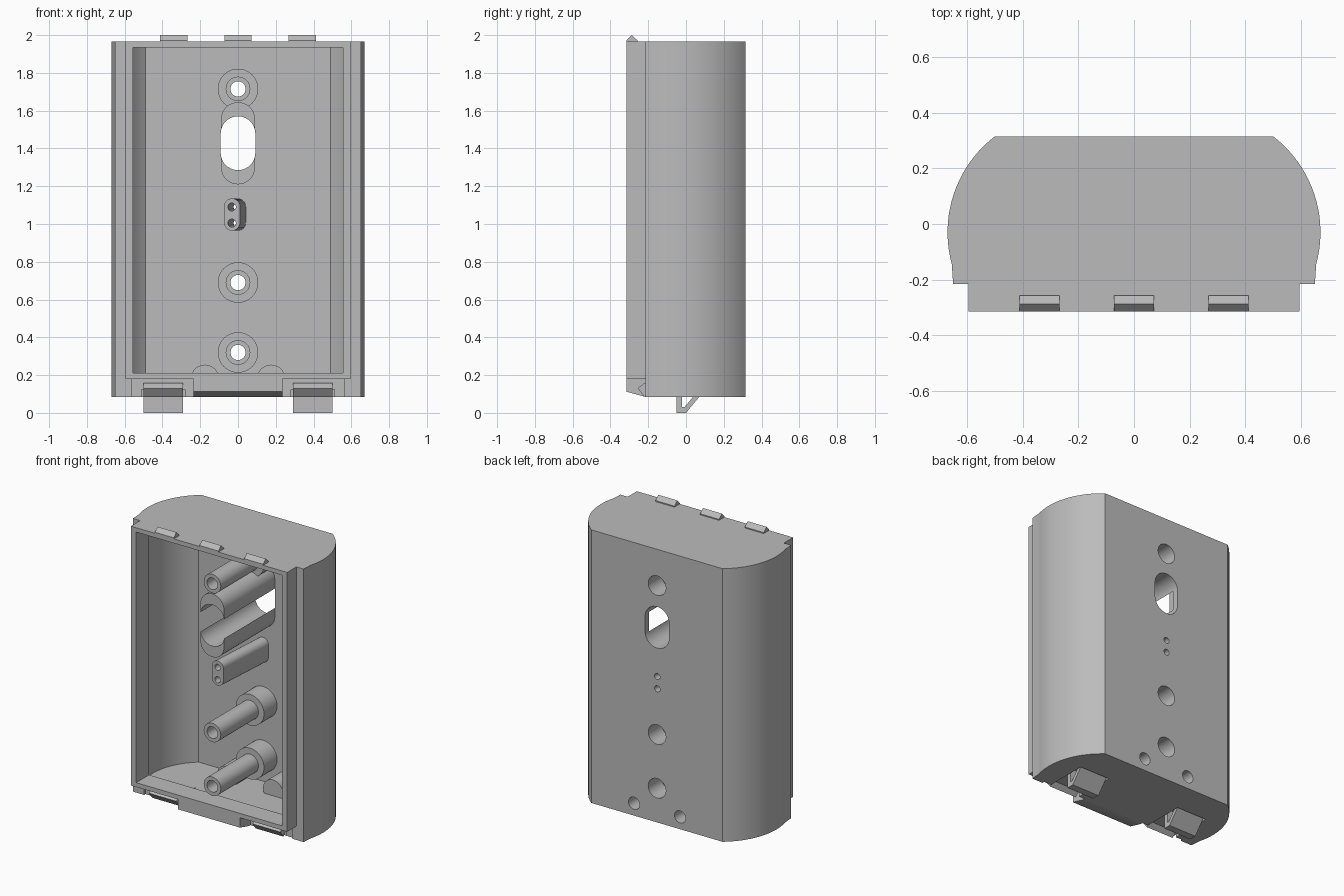
import bpy, bmesh
from math import sin, cos, pi, asin

if "Cube" in bpy.data.objects:
    bpy.data.objects.remove(bpy.data.objects["Cube"], do_unlink=True)

GREY = bpy.data.materials.new("plastic grey")
GREY.use_nodes = True
tone = (0.5, 0.5, 0.5, 1)
GREY.diffuse_color = tone
GREY.node_tree.nodes["Principled BSDF"].inputs["Base Color"].default_value = tone


def prism(name, pts, axis, a, b, shift=0.0):
    """Extrude a 2D outline from a to b along an axis; shift slides the start end in x."""
    place = {"x": lambda p, t: (t, p[0], p[1]),
             "y": lambda p, t: (p[0] + (shift if t == a else 0), t, p[1]),
             "z": lambda p, t: (p[0], p[1], t)}[axis]
    bm = bmesh.new()
    ends = [[bm.verts.new(place(p, t)) for p in pts] for t in (a, b)]
    for ring in ends:
        bm.faces.new(ring)
    n = len(pts)
    for i in range(n):
        j = (i + 1) % n
        bm.faces.new((ends[0][i], ends[0][j], ends[1][j], ends[1][i]))
    bmesh.ops.recalc_face_normals(bm, faces=bm.faces)
    mesh = bpy.data.meshes.new(name)
    bm.to_mesh(mesh)
    bm.free()
    mesh.materials.append(GREY)
    ob = bpy.data.objects.new(name, mesh)
    bpy.context.collection.objects.link(ob)
    return ob


def combine(target, tool, operation):
    mod = target.modifiers.new("combine", 'BOOLEAN')
    mod.operation, mod.solver, mod.object = operation, 'EXACT', tool
    bpy.context.view_layer.objects.active = target
    bpy.ops.object.modifier_apply(modifier=mod.name)
    bpy.data.objects.remove(tool, do_unlink=True)


def rect(x0, x1, y0, y1):
    return [(x0, y0), (x1, y0), (x1, y1), (x0, y1)]


def stadium(x, z, r, half=0.0, n=20):
    """Upright slot outline; a circle when half is zero."""
    pts = []
    for side, start in ((1, 0), (-1, pi)):
        for i in range(n + 1 if half else n):
            t = start + pi * i / n
            pts.append((x + r * cos(t), z + side * half + r * sin(t)))
    return pts


def mirrored(half):
    return half + [(-x, y) for x, y in reversed(half)]


def side_arc(r, y0, y1, n=20):
    a0, a1 = (asin((y + 0.03) / r) for y in (y0, y1))
    return [(0.235 + r * cos(a0 + (a1 - a0) * i / n),
             -0.03 + r * sin(a0 + (a1 - a0) * i / n)) for i in range(n + 1)]


# Outer shell, with a bulged side and a stepped front lip
body = prism("housing", mirrored([(0.65, -0.215)] + side_arc(0.435, -0.145, 0.315)),
             "z", 0.085, 1.965)
combine(body, prism("lip", rect(-0.595, 0.595, -0.315, -0.2), "z", 0.18, 1.965), 'UNION')
tab = [(-0.2, 0.18), (-0.315, 0.18), (-0.315, 0.112), (-0.215, 0.085), (-0.2, 0.085)]
combine(body, prism("bottom_tab", tab, "x", -0.235, 0.235), 'UNION')

# Hollow interior and narrower front opening
combine(body, prism("cavity", mirrored(side_arc(0.395, -0.175, 0.272)), "z", 0.145, 1.935),
        'DIFFERENCE')
combine(body, prism("opening", rect(-0.555, 0.555, 0.21, 1.935), "y", -0.4, -0.15),
        'DIFFERENCE')

# Clip pockets in the base
for s in (-1, 1):
    x0, x1 = sorted((s * 0.28, s * 0.51))
    combine(body, prism("pocket", rect(x0, x1, -0.3, 0.09), "z", 0, 0.125), 'DIFFERENCE')
    x0, x1 = sorted((s * 0.235, s * 0.565))
    combine(body, prism("front_notch", rect(x0, x1, -0.3, -0.2), "z", 0, 0.18), 'DIFFERENCE')

# Internal screw posts, cable guide and sensor block
screws = (0.32, 0.69, 1.715)
solids = [("cable_guide", stadium(0, 1.4275, 0.09, 0.1275), -0.28, 0.3, 0)]
for z in screws:
    solids += [("post_base", stadium(0, z, 0.107), 0.13, 0.3, 0),
               ("post", stadium(0, z, 0.065), -0.28, 0.29, 0)]
solids += [("foot_boss", stadium(x, 0.18, 0.075), 0.13, 0.3, 0) for x in (-0.175, 0.175)]
solids.append(("sensor_block", stadium(0, 1.05, 0.043, 0.042), -0.175, 0.3, -0.032))
for name, pts, a, b, shift in solids:
    combine(body, prism(name, pts, "y", a, b, shift), 'UNION')

# Holes through the posts and back wall
holes = [(stadium(0, 1.4275, 0.0915, 0.051), -0.5, 0.5, 0)]
for z in screws:
    holes += [(stadium(0, z, 0.04), -0.4, 0.4, 0), (stadium(0, z, 0.067), 0.17, 0.4, 0)]
holes += [(stadium(x, 0.17, 0.042), 0.17, 0.4, 0) for x in (-0.175, 0.175)]
holes += [(stadium(0, z, 0.021), -0.2, 0.35, -0.034) for z in (1.005, 1.09)]
for pts, a, b, shift in holes:
    combine(body, prism("drill", pts, "y", a, b, shift), 'DIFFERENCE')

# Snap ridges along the top edge
ridge = [(-0.315, 1.96), (-0.315, 1.972), (-0.287, 2.0), (-0.257, 1.972), (-0.257, 1.96)]
ridges = [prism("top_ridge", ridge, "x", x - 0.072, x + 0.072) for x in (-0.34, 0, 0.34)]

# Spring clips under the base: front hook, upright arm and slanted arm
clip = [(-0.256, 0.13), (-0.22, 0.158), (-0.02, 0.143), (-0.02, 0.03), (-0.008, 0.03),
        (0.085, 0.143), (0.118, 0.143), (0.0, 0.0), (-0.05, 0.0), (-0.05, 0.115),
        (-0.19, 0.115), (-0.22, 0.085)]
clips = [prism("spring_clip", clip, "x", x - 0.105, x + 0.105) for x in (-0.395, 0.395)]

# Smooth the curved walls, keep edges crisp
bpy.ops.object.select_all(action='DESELECT')
body.select_set(True)
bpy.context.view_layer.objects.active = body
bpy.ops.object.shade_smooth_by_angle(angle=0.5)
